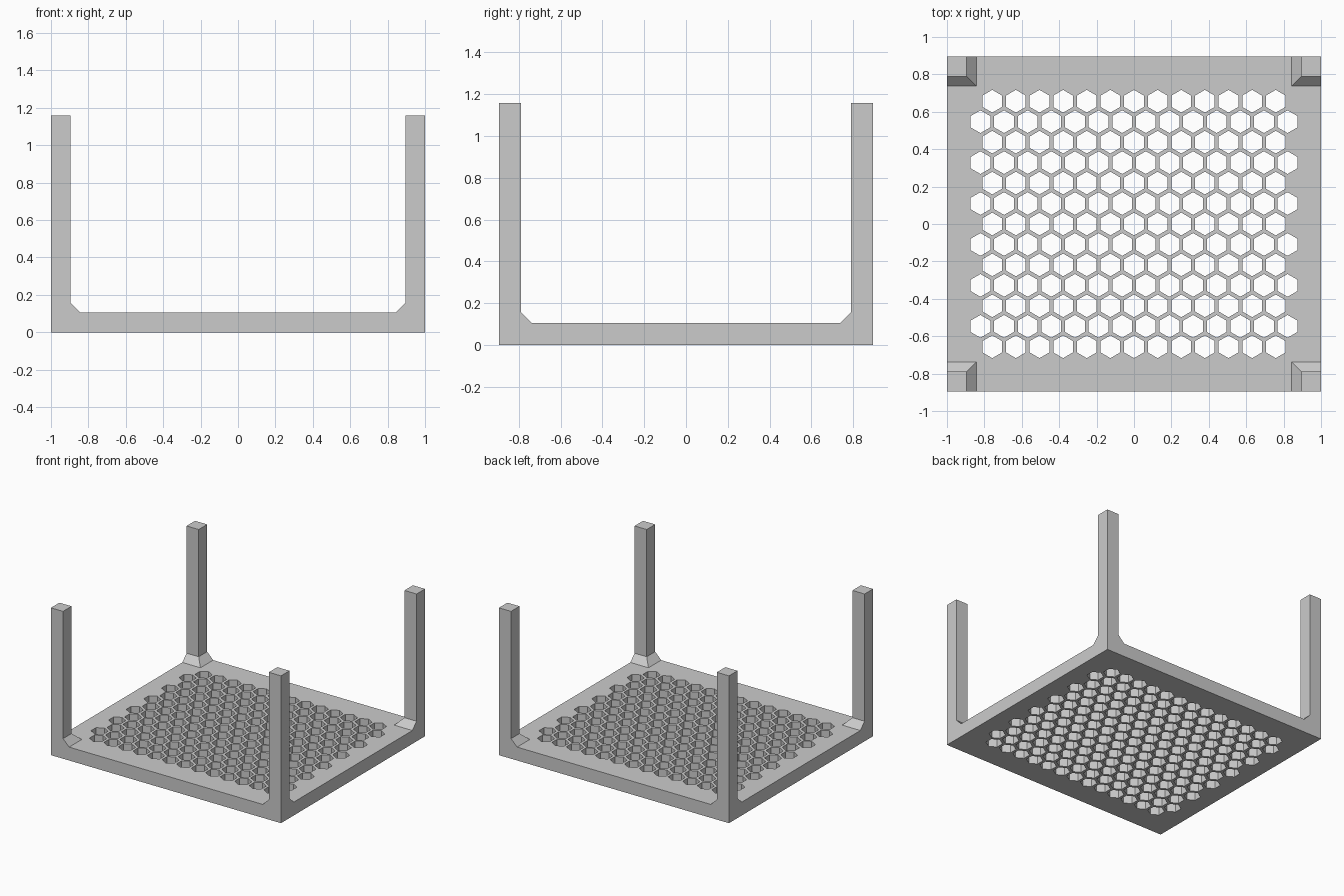
import bpy, bmesh
from math import sin, cos, pi, sqrt

if "Cube" in bpy.data.objects:
    bpy.data.objects.remove(bpy.data.objects["Cube"])

U = 1 / 19                      # design unit: plate is 38 x 34 x 2 units
W, D, T, H = 19 * U, 17 * U, 2 * U, 22 * U
POST, FLARE = 2 * U, U
PITCH, HEX_R = 2.4 * U, 2 * U / sqrt(3)


def add_object(name, mesh):
    obj = bpy.data.objects.new(name, mesh)
    bpy.context.collection.objects.link(obj)
    return obj


def clean(mesh):
    bm = bmesh.new()
    bm.from_mesh(mesh)
    bmesh.ops.remove_doubles(bm, verts=bm.verts, dist=1e-5)
    bmesh.ops.recalc_face_normals(bm, faces=bm.faces)
    for f in bm.faces:
        f.smooth = False
    bm.to_mesh(mesh)
    bm.free()


# Honeycomb plate: filled 2D outline with hexagonal holes, extruded
curve = bpy.data.curves.new("plate_outline", 'CURVE')
curve.dimensions = '2D'
curve.fill_mode = 'BOTH'
curve.extrude = T / 2


def add_loop(points):
    s = curve.splines.new('POLY')
    s.points.add(len(points) - 1)
    for p, (x, y) in zip(s.points, points):
        p.co = (x, y, 0, 1)
    s.use_cyclic_u = True


add_loop([(-W, -D), (W, -D), (W, D), (-W, D)])
for row in range(-6, 7):
    count = 13 if row % 2 == 0 else 14
    y = row * PITCH * sqrt(3) / 2
    for i in range(count):
        x = (i - (count - 1) / 2) * PITCH
        add_loop([(x + HEX_R * sin(k * pi / 3), y + HEX_R * cos(k * pi / 3))
                  for k in range(6)])

outline = add_object("plate_outline", curve)
bpy.context.view_layer.update()
deps = bpy.context.evaluated_depsgraph_get()
mesh = bpy.data.meshes.new_from_object(outline.evaluated_get(deps))
bpy.data.objects.remove(outline)
clean(mesh)
plate = add_object("honeycomb_plate", mesh)
plate.location.z = T / 2


# Corner posts: square column with a flared foot on the two inner sides
def corner_post(name, sx, sy):
    bm = bmesh.new()
    rings = []
    for z, size in ((T, POST + FLARE), (T + FLARE, POST), (H, POST)):
        corners = ((W, D), (W - size, D), (W - size, D - size), (W, D - size))
        rings.append([bm.verts.new((sx * x, sy * y, z)) for x, y in corners])
    for a, b in zip(rings, rings[1:]):
        for i in range(4):
            j = (i + 1) % 4
            bm.faces.new((a[i], a[j], b[j], b[i]))
    bm.faces.new(rings[0])
    bm.faces.new(rings[-1])
    mesh = bpy.data.meshes.new(name)
    bm.to_mesh(mesh)
    bm.free()
    clean(mesh)
    add_object(name, mesh)


for sx, side in ((-1, "left"), (1, "right")):
    for sy, end in ((-1, "front"), (1, "back")):
        corner_post(f"{end}_{side}_post", sx, sy)
